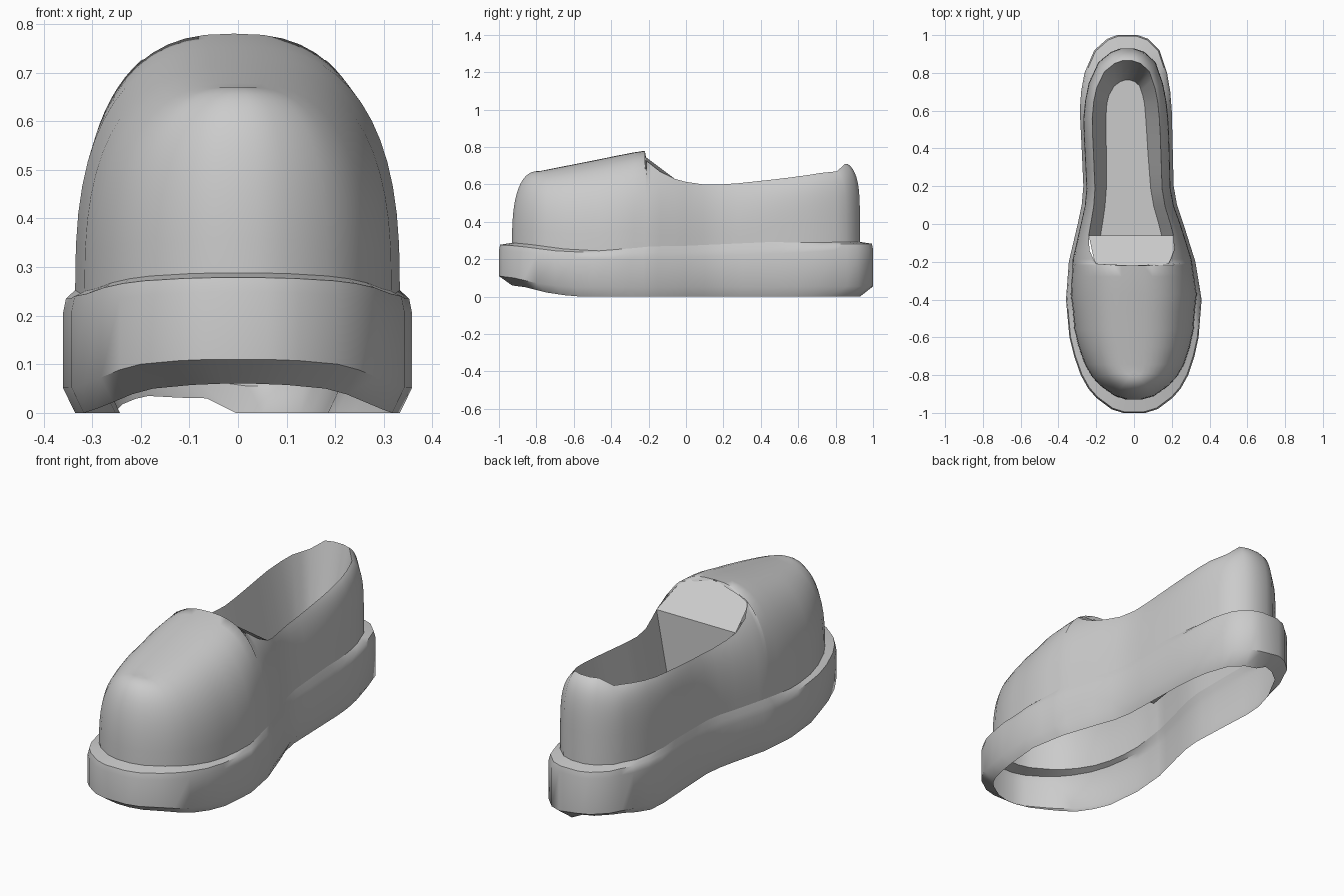
import bpy, bmesh, math
from mathutils import Vector

if "Cube" in bpy.data.objects:
    bpy.data.objects.remove(bpy.data.objects["Cube"])

grey = bpy.data.materials.new("light grey")
grey.diffuse_color = (0.6, 0.6, 0.6, 1)
grey.use_nodes = True
grey.node_tree.nodes["Principled BSDF"].inputs["Base Color"].default_value = grey.diffuse_color


def lerp_table(table, y, col=1):
    """Linear lookup of a column against y."""
    if y <= table[0][0]:
        return table[0][col]
    for a, b in zip(table, table[1:]):
        if y <= b[0]:
            return a[col] + (b[col] - a[col]) * (y - a[0]) / (b[0] - a[0])
    return table[-1][col]


def make(name, grids, faces=(), angle=35):
    """Mesh from point grids (rows of columns) plus single polygons."""
    bm = bmesh.new()
    for grid in grids:
        rows = [[bm.verts.new(p) for p in row] for row in grid]
        for r0, r1 in zip(rows, rows[1:]):
            for i in range(len(r0) - 1):
                bm.faces.new((r0[i], r0[i + 1], r1[i + 1], r1[i]))
    for poly in faces:
        bm.faces.new([bm.verts.new(p) for p in poly])
    bmesh.ops.remove_doubles(bm, verts=bm.verts, dist=0.0008)
    bmesh.ops.dissolve_degenerate(bm, edges=bm.edges, dist=0.0005)
    bmesh.ops.recalc_face_normals(bm, faces=bm.faces)
    me = bpy.data.meshes.new(name)
    bm.to_mesh(me)
    bm.free()
    me.materials.append(grey)
    ob = bpy.data.objects.new(name, me)
    bpy.context.collection.objects.link(ob)
    bpy.context.view_layer.objects.active = ob
    ob.select_set(True)
    bpy.ops.object.shade_smooth_by_angle(angle=math.radians(angle))
    ob.select_set(False)
    return ob


# plan outline of the sole: y, left x, right x
PLAN = [(-1, -.06, .06), (-.98, -.12, .125), (-.92, -.2, .205), (-.87, -.243, .248),
        (-.8, -.282, .287), (-.7, -.317, .32), (-.6, -.342, .342), (-.4, -.36, .358),
        (-.2, -.345, .325), (0, -.298, .262), (.1, -.277, .228), (.2, -.268, .21),
        (.4, -.277, .205), (.6, -.287, .2), (.7, -.28, .192), (.8, -.262, .175),
        (.92, -.21, .135), (.98, -.142, .075), (1, -.09, .02)]
BOTTOM = [(-1, .06), (-.92, .05), (-.8, .022), (-.7, .008), (-.6, 0), (1, 0)]
HEEL_WEAR = [(.7, 0), (.9, .036), (1, .03)]
CHAMFER = [(-1, .05), (1, .055)]
SOLE_TOP = [(-1, .278), (-.9, .27), (-.7, .245), (-.5, .235), (-.3, .235), (0, .24),
            (.6, .265), (.85, .282), (1, .283)]
LEDGE_IN = [(-1, .02), (-.8, .022), (-.5, .028), (-.3, .022), (0, .016), (.5, .016),
            (.75, .022), (1, .02)]
LEDGE_UP = [(-.5, .01), (-.2, .032), (.5, .032), (.8, .01)]
CREST = [(-.78, .672), (-.5, .727), (-.3, .768), (-.22, .78)]
RIM = [(-.21, .725), (-.14, .67), (-.06, .63), (.05, .6), (.22, .6), (.5, .63),
       (.75, .662), (.86, .67), (.91, .71)]
RIM_U = [(-.21, .6), (-.14, .74), (-.06, .8), (.05, .8), (1, .78)]
POWER = [(.3, 2.6), (.75, 5)]
TAPER = [(-.06, .72), (.4, .61), (.93, .56)]
YS = .93               # upper is shorter than the sole
FRONT = -.215          # front end of the foot opening
FLOOR = .3

stations = sorted([r[0] for r in PLAN] +
                  [-.5, -.3, -.22 / YS, -.21 / YS, -.14 / YS, -.06 / YS, .3, .5, .86])
# loop runs up the right side, round the heel and back down the left side
loop = [(y, 1) for y in stations] + [(y, -1) for y in reversed(stations)]
loop.append(loop[0])


def edge(y, side, inset=0):
    x = lerp_table(PLAN, y, 2 if side > 0 else 1)
    return x - side * inset


def centre(y):
    return (edge(y, 1) + edge(y, -1)) / 2


# sole: open underneath, chamfered lower edge, ledge on top
def base_point(y, s):
    z = lerp_table(SOLE_TOP, y) + lerp_table(LEDGE_UP, y)
    return Vector((edge(y, s, lerp_table(LEDGE_IN, y)), y * YS, z))


low, mid, top, inner = [], [], [], []
for y, s in loop:
    z0 = lerp_table(BOTTOM, y)
    zc = z0 + lerp_table(CHAMFER, y)
    wear = lerp_table(HEEL_WEAR, y) if s < 0 else 0
    low.append((edge(y, s, .025), y * YS, z0 + wear))
    mid.append((edge(y, s), y, zc + wear * .5))
    z1 = lerp_table(SOLE_TOP, y)
    top.append((edge(y, s), y, z1 - .03))
    inner.append((edge(y, s, .006), y * .994, z1))
make("sole", [[low, mid, top, inner, [base_point(y, s) for y, s in loop]]], angle=50)


# upper: superellipse ribs, full arches over the toe, cut at the rim behind
def rib(y, s, n=14):
    b = base_point(y, s)
    p = lerp_table(POWER, b.y)
    ty = min(max(b.y, -.78), .63)
    if b.y < FRONT:
        u_end, crest = 0, lerp_table(CREST, ty)
    else:
        u_end = lerp_table(RIM_U, b.y)
        crest = b.z + (lerp_table(RIM, b.y) - b.z) / (1 - u_end ** p) ** (1 / p)
    a_end = math.acos(u_end ** (p / 2))
    cx = centre(y) if b.y > -.78 else 0
    pts = []
    for k in range(n + 1):
        a = a_end * k / n
        u = max(math.cos(a), 0) ** (2 / p) if k < n else u_end
        v = math.sin(a) ** (2 / p)
        pts.append(Vector((cx + (b.x - cx) * u, ty + (b.y - ty) * u,
                           b.z + (crest - b.z) * v)))
    return pts


make("upper", [[rib(y, s) for y, s in loop]], angle=50)

# lining: walls slope inward from the rim to the insole
rim_pts, floor_pts = [], []
for y, s in loop[:-1]:
    if y * YS < -.065:
        continue
    r = rib(y, s)[-1]
    cx, cy = centre(y), min(y * YS, .63)
    t = lerp_table(TAPER, y * YS)
    rim_pts.append(r)
    floor_pts.append(Vector((cx + (r.x - cx) * t, cy + (r.y - cy) * t, FLOOR)))
make("lining", [[rim_pts, floor_pts]])

# insole: strips between matching left and right points
half = len(floor_pts) // 2
make("insole", [[floor_pts[:half], floor_pts[:half - 1:-1]]])

# tongue: sloping panel behind the arch, then a wall down to the insole
yf = -.22 / YS
right = [p for p in rib(yf, 1) if abs(p.x) < .215]
left = [p for p in rib(yf, -1) if abs(p.x) < .215][:-1]
drop = Vector((0, -.002, -.006))
arch = [p + drop for p in right + left[::-1]]
make("tongue", [], [arch + [rim_pts[-1], rim_pts[0]],
                    [rim_pts[0], rim_pts[-1], floor_pts[-1], floor_pts[0]]])
